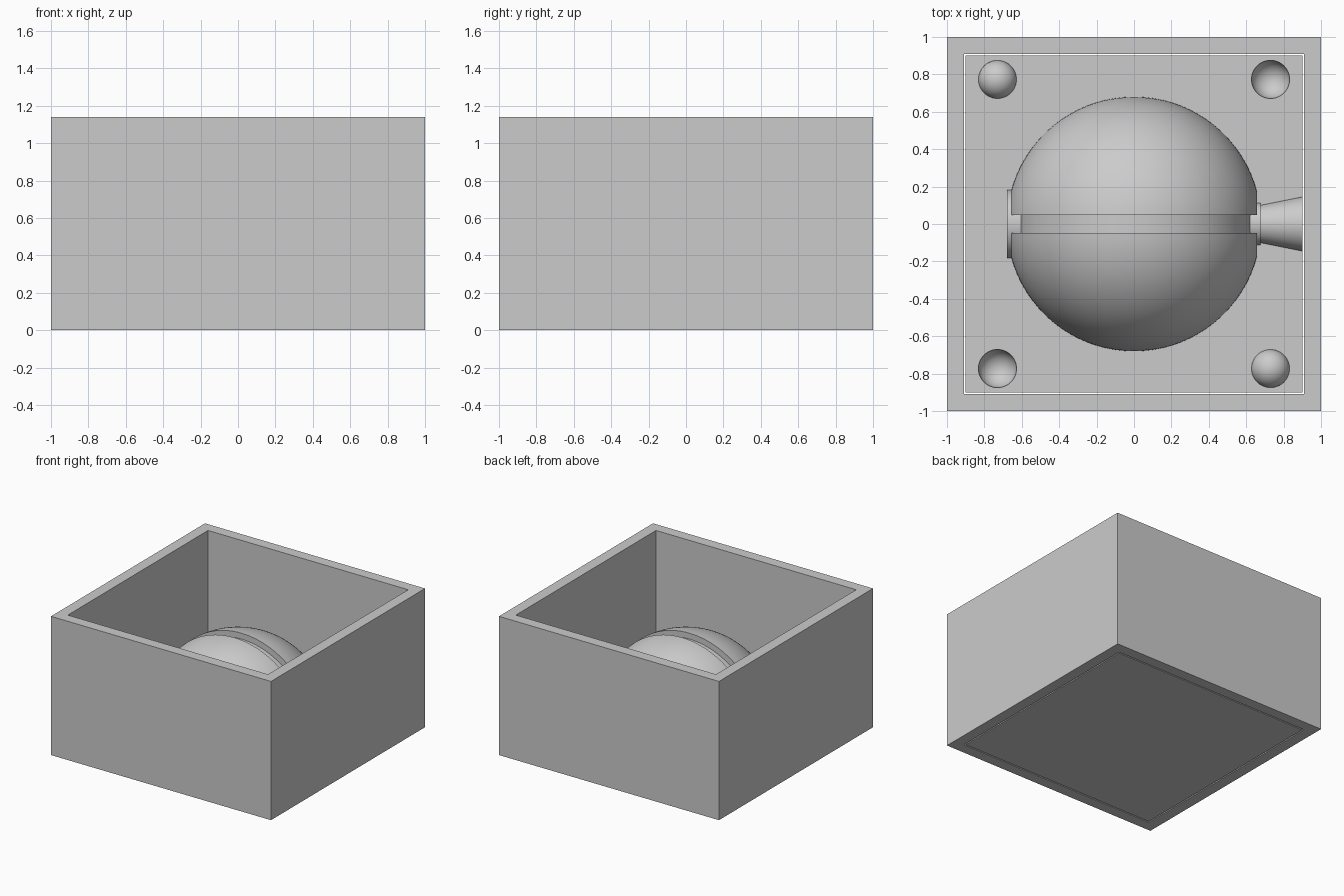
import bpy, bmesh
from math import sin, cos, pi, radians, asin
from mathutils import Vector

cube = bpy.data.objects.get("Cube")
if cube:
    bpy.data.objects.remove(cube, do_unlink=True)

HEIGHT, PLATE_TOP = 1.14, 0.19
INNER, PLATE = 0.91, 0.90
BALL_R, CORE_R, GROOVE, CUT = 0.68, 0.63, 0.047, 0.658

grey = bpy.data.materials.new("light grey plastic")
grey.use_nodes = True
grey.diffuse_color = (0.6, 0.6, 0.6, 1)
grey.node_tree.nodes["Principled BSDF"].inputs["Base Color"].default_value = (0.6, 0.6, 0.6, 1)


def finish(name, bm, smooth=True):
    bmesh.ops.recalc_face_normals(bm, faces=bm.faces)
    mesh = bpy.data.meshes.new(name)
    bm.to_mesh(mesh)
    bm.free()
    obj = bpy.data.objects.new(name, mesh)
    bpy.context.collection.objects.link(obj)
    mesh.materials.append(grey)
    if smooth:
        shade(obj)
    return obj


def shade(obj):
    bpy.ops.object.select_all(action="DESELECT")
    obj.select_set(True)
    bpy.context.view_layer.objects.active = obj
    bpy.ops.object.shade_smooth_by_angle(angle=radians(30))


def slice_off(bm, point, normal, cap=False):
    """Remove everything on the side the normal points to."""
    bmesh.ops.bisect_plane(bm, geom=bm.verts[:] + bm.edges[:] + bm.faces[:], dist=1e-5,
                           plane_co=point, plane_no=normal, clear_outer=True)
    if cap:
        bmesh.ops.holes_fill(bm, edges=[e for e in bm.edges if e.is_boundary], sides=0)


def lathe(profile, axis, steps=96):
    """Spin (position along axis, radius) points round a level axis at plate height."""
    bm = bmesh.new()
    axis = Vector(axis)
    verts = [bm.verts.new(axis * a + Vector((0, 0, PLATE_TOP + r))) for a, r in profile]
    edges = [bm.edges.new(pair) for pair in zip(verts, verts[1:])]
    bmesh.ops.spin(bm, geom=verts + edges, cent=(0, 0, PLATE_TOP), axis=axis,
                   angle=2 * pi, steps=steps)
    bmesh.ops.remove_doubles(bm, verts=bm.verts, dist=1e-5)
    return bm


def half_round(name, profile, axis):
    bm = lathe(profile, axis)
    slice_off(bm, (0, 0, PLATE_TOP), (0, 0, -1))
    return finish(name, bm)


def ball(x, y, radius):
    bm = bmesh.new()
    bmesh.ops.create_uvsphere(bm, u_segments=48, v_segments=24, radius=radius)
    bmesh.ops.translate(bm, verts=bm.verts, vec=(x, y, PLATE_TOP))
    return bm


# Open square frame
bm = bmesh.new()
rings = []
for half, z in ((1, 0), (1, HEIGHT), (INNER, HEIGHT), (INNER, 0)):
    rings.append([bm.verts.new((sx * half, sy * half, z))
                  for sx, sy in ((-1, -1), (1, -1), (1, 1), (-1, 1))])
for k in range(4):
    a, b = rings[k], rings[(k + 1) % 4]
    for i in range(4):
        j = (i + 1) % 4
        bm.faces.new((a[i], a[j], b[j], b[i]))
finish("box_frame", bm, smooth=False)

# Base plate, loose inside the frame
bm = bmesh.new()
bmesh.ops.create_cube(bm, size=1)
bmesh.ops.scale(bm, verts=bm.verts, vec=(2 * PLATE, 2 * PLATE, PLATE_TOP))
bmesh.ops.translate(bm, verts=bm.verts, vec=(0, 0, PLATE_TOP / 2))
plate = finish("base_plate", bm, smooth=False)

# Alignment keys: domes on one diagonal, matching sockets on the other
for sx in (-1, 1):
    for sy in (-1, 1):
        bm = ball(sx * 0.73, sy * 0.773, 0.102)
        if sx != sy:
            slice_off(bm, (0, 0, PLATE_TOP), (0, 0, -1))
            finish("key_dome_" + ("left" if sx > 0 else "right"), bm)
            continue
        cutter = finish("socket_cutter", bm)
        cutter.hide_render = True
        bpy.context.view_layer.objects.active = plate
        mod = plate.modifiers.new("socket", "BOOLEAN")
        mod.operation, mod.solver, mod.object = "DIFFERENCE", "EXACT", cutter
        bpy.ops.object.modifier_apply(modifier=mod.name)
        bpy.data.objects.remove(cutter, do_unlink=True)
shade(plate)

# Half ball with a groove round its middle and flattened sides
start = asin(GROOVE / BALL_R)
arc = [start + (pi / 2 - start) * i / 32 for i in range(33)]
lobe = [(BALL_R * sin(t), BALL_R * cos(t)) for t in arc]
profile = [(-a, r) for a, r in reversed(lobe)] + [(-GROOVE, CORE_R), (GROOVE, CORE_R)] + lobe
bm = lathe(profile, (0, 1, 0), steps=128)
for side in (-1, 1):
    slice_off(bm, (side * CUT, 0, 0), (side, 0, 0), cap=True)
slice_off(bm, (0, 0, PLATE_TOP), (0, 0, -1))
finish("grooved_ball", bm)

# Round button on one side, pouring neck and funnel on the other
half_round("side_button", [(-0.68, 0), (-0.68, 0.182), (-0.6, 0.182), (-0.6, 0)], (1, 0, 0))
half_round("neck_collar", [(0.6, 0), (0.6, 0.112), (0.675, 0.112), (0.675, 0)], (1, 0, 0))
half_round("pouring_funnel", [(0.67, 0), (0.67, 0.099), (PLATE, 0.145), (PLATE, 0)], (1, 0, 0))
